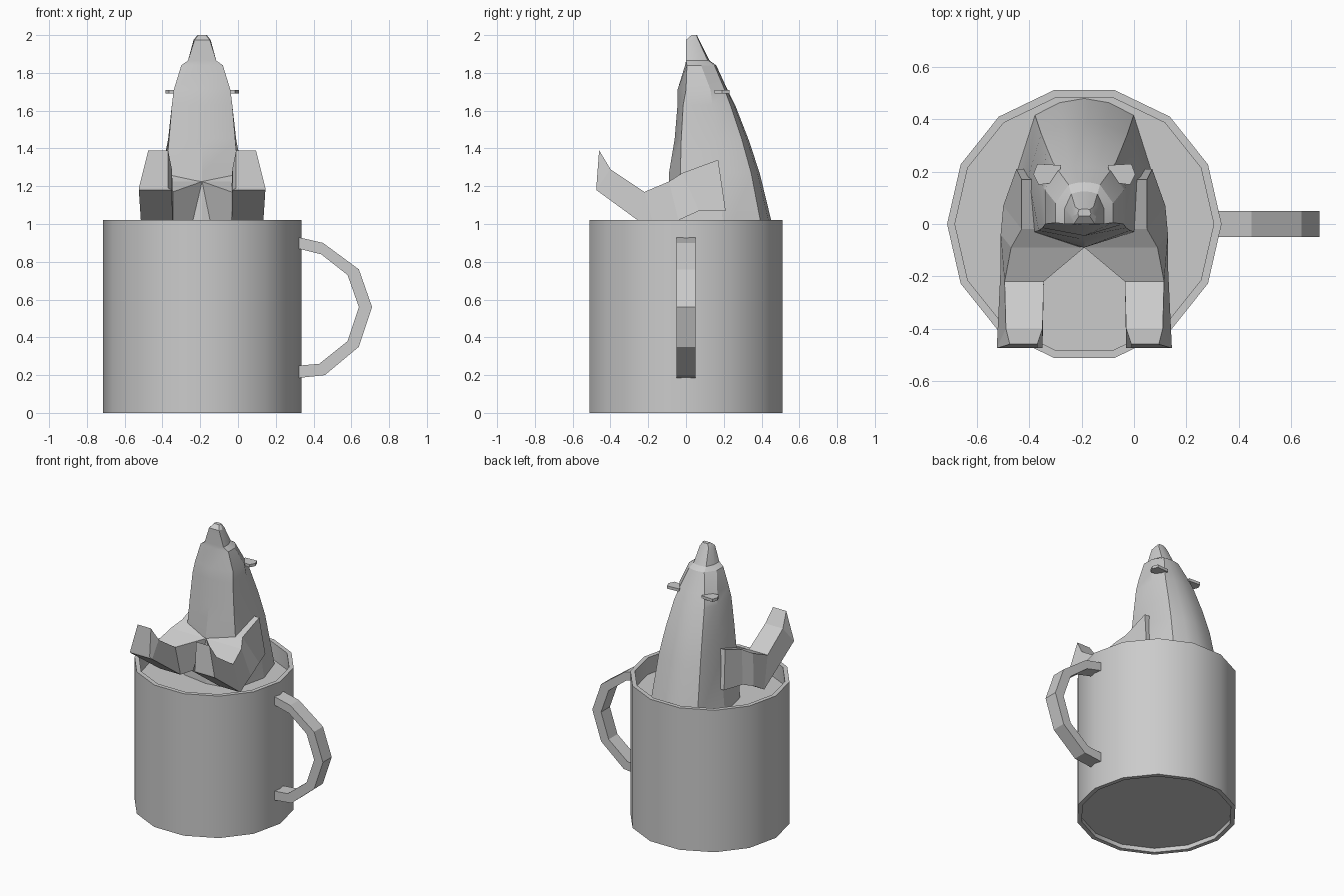
import bpy, bmesh, math
from mathutils import Vector

if "Cube" in bpy.data.objects:
    bpy.data.objects.remove(bpy.data.objects["Cube"], do_unlink=True)

CX = -0.19  # axis of the mug and the animal

grey = bpy.data.materials.new("plain grey")
grey.use_nodes = True
grey.diffuse_color = (0.6, 0.6, 0.6, 1)
grey.node_tree.nodes["Principled BSDF"].inputs["Base Color"].default_value = (0.6, 0.6, 0.6, 1)


def finish(name, bm, smooth=None):
    bmesh.ops.recalc_face_normals(bm, faces=bm.faces)
    mesh = bpy.data.meshes.new(name)
    bm.to_mesh(mesh)
    bm.free()
    mesh.materials.append(grey)
    ob = bpy.data.objects.new(name, mesh)
    bpy.context.collection.objects.link(ob)
    if smooth:
        bpy.ops.object.select_all(action='DESELECT')
        ob.select_set(True)
        bpy.context.view_layer.objects.active = ob
        bpy.ops.object.shade_smooth_by_angle(angle=math.radians(smooth))
    return ob


def loft(name, rings, smooth=None, cap=True):
    """Skin a list of closed rings of points."""
    bm = bmesh.new()
    rows = [[bm.verts.new(p) for p in ring] for ring in rings]
    n = len(rows[0])
    for a, b in zip(rows, rows[1:]):
        for i in range(n):
            j = (i + 1) % n
            bm.faces.new((a[i], a[j], b[j], b[i]))
    if cap:
        bm.faces.new(rows[0])
        bm.faces.new(rows[-1])
    return finish(name, bm, smooth)


def circle(r, z, n=14):
    return [Vector((CX + r * math.cos(math.tau * i / n), r * math.sin(math.tau * i / n), z))
            for i in range(n)]


# Mug: recessed base, outer wall, rim, inner wall down to the drink surface
R, RI = 0.525, 0.495
loft("mug", [circle(RI, 0.03), circle(RI, 0), circle(R, 0), circle(R, 1.02),
             circle(RI, 1.02), circle(RI, 0.9)], smooth=30)

# Handle: square bar along a rounded path
outer = [(0.32, 0.93), (0.45, 0.9), (0.64, 0.76), (0.71, 0.56), (0.64, 0.35), (0.46, 0.2), (0.32, 0.185)]
inner = [(0.32, 0.87), (0.44, 0.84), (0.58, 0.73), (0.64, 0.56), (0.58, 0.38), (0.43, 0.26), (0.32, 0.25)]
loft("handle", [[(ox, -0.05, oz), (ox, 0.05, oz), (ix, 0.05, iz), (ix, -0.05, iz)]
                for (ox, oz), (ix, iz) in zip(outer, inner)])


def body_ring(z, front, corner, side, back_corner, back):
    """Mirrored outline: front centre, front corner, side, back corner, back centre."""
    mid = (back_corner[0] * 0.5, back_corner[1] + (back - back_corner[1]) * 0.75)
    half = [corner, side, back_corner, mid]
    pts = [(0, front)] + half + [(0, back)] + [(-x, y) for x, y in reversed(half)]
    return [(CX + x, y, z) for x, y in pts]


# Seated body tapering up into the raised head and snout
loft("body", [
    body_ring(0.88, -0.09, (0.20, -0.06), (0.26, 0.20), (0.19, 0.42), 0.485),
    body_ring(1.27, -0.09, (0.19, -0.03), (0.215, 0.18), (0.165, 0.345), 0.39),
    body_ring(1.45, -0.06, (0.175, -0.025), (0.18, 0.16), (0.145, 0.295), 0.33),
    body_ring(1.63, -0.045, (0.16, -0.015), (0.16, 0.14), (0.12, 0.235), 0.26),
    body_ring(1.71, -0.045, (0.15, 0.0), (0.15, 0.13), (0.10, 0.205), 0.22),
    body_ring(1.84, -0.005, (0.11, 0.005), (0.11, 0.08), (0.06, 0.15), 0.16),
    body_ring(1.865, 0.0, (0.075, 0.0), (0.075, 0.06), (0.05, 0.115), 0.125),
    body_ring(1.975, 0.0, (0.04, 0.0), (0.045, 0.03), (0.035, 0.065), 0.07),
    body_ring(2.0, 0.03, (0.02, 0.03), (0.025, 0.04), (0.02, 0.055), 0.058),
], smooth=25)

# Legs: sections of (outer x, inner x, y top, z top, y bottom, z bottom)
LEG = [
    (0.24, 0.0, 0.17, 1.34, 0.21, 1.07, 0.26),
    (0.24, 0.0, -0.02, 1.27, 0.07, 1.07, 0.31),
    (0.28, 0.0, -0.09, 1.225, -0.04, 1.02, 0.32),
    (0.305, 0.155, -0.22, 1.17, -0.16, 0.95, 0.32),
    (0.30, 0.16, -0.40, 1.29, -0.475, 1.18, 0.335),
    (0.285, 0.18, -0.46, 1.39, -0.475, 1.19, 0.335),
]
for side, label in ((1, "left"), (-1, "right")):
    rings = []
    for ox, ix, yt, zt, yb, zb, low in LEG:
        rings.append([(CX + side * ox, yt, zt), (CX + side * ix, yt, zt),
                      (CX + side * ix, yb, zb), (CX + side * low, yb, zb)])
    loft(label + "_leg", rings)
    # Small thin ear
    ear = [(0.10, 0.16), (0.175, 0.15), (0.195, 0.19), (0.18, 0.23), (0.09, 0.225)]
    loft(label + "_ear", [[(CX + side * x, y, z) for x, y in ear] for z in (1.69, 1.71)])
